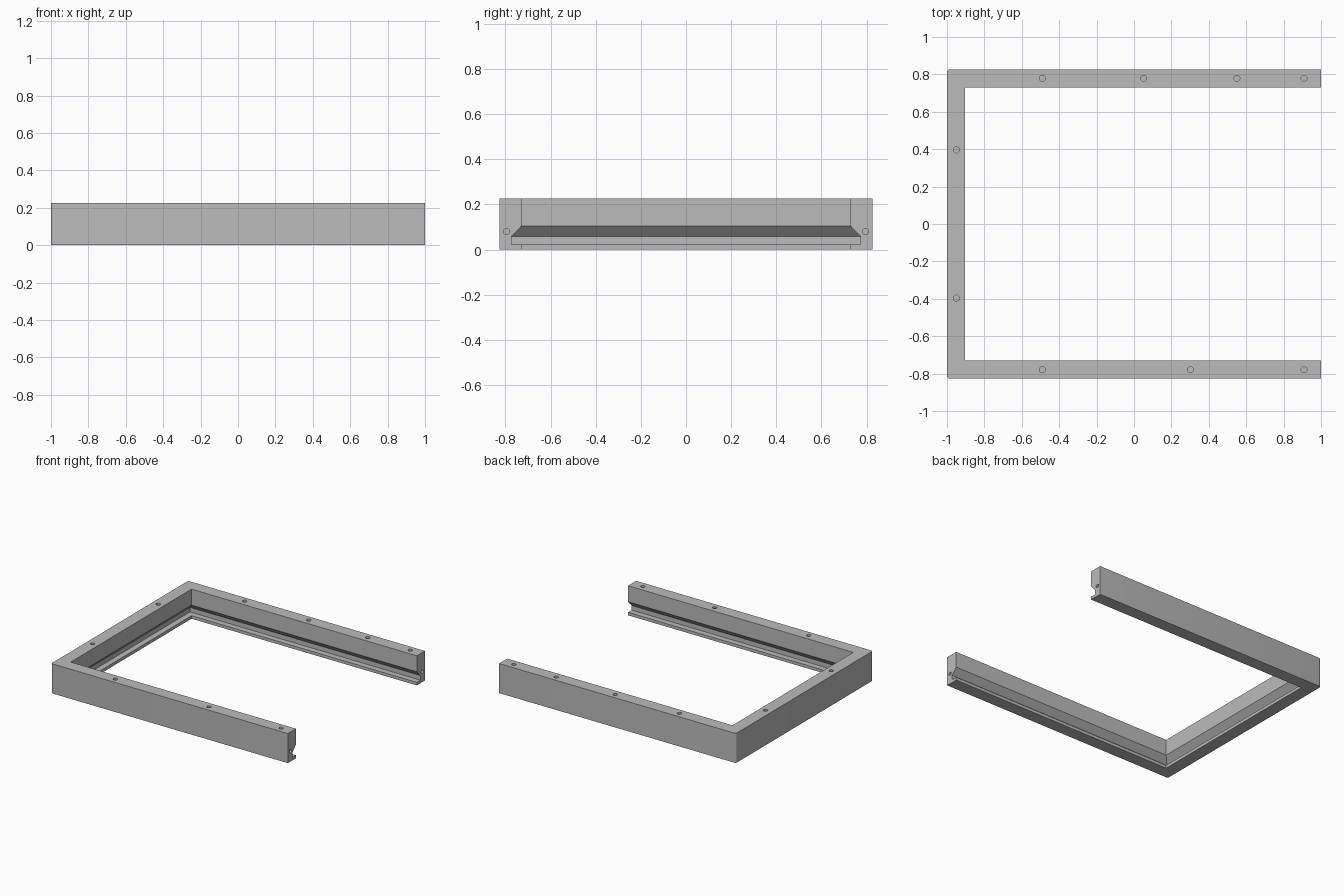
import bpy, bmesh
from mathutils import Matrix

cube = bpy.data.objects.get("Cube")
if cube:
    bpy.data.objects.remove(cube, do_unlink=True)

HALF_X, HALF_Y, HEIGHT = 1.0, 0.826, 0.226
WALL, SLOT = 0.097, 0.053

grey = bpy.data.materials.new("mid grey")
grey.use_nodes = True
grey.diffuse_color = (0.5, 0.5, 0.5, 1)
grey.node_tree.nodes["Principled BSDF"].inputs["Base Color"].default_value = (0.5, 0.5, 0.5, 1)


def make_object(name, bm):
    mesh = bpy.data.meshes.new(name)
    bmesh.ops.recalc_face_normals(bm, faces=bm.faces)
    bm.to_mesh(mesh)
    bm.free()
    mesh.materials.append(grey)
    obj = bpy.data.objects.new(name, mesh)
    bpy.context.collection.objects.link(obj)
    return obj


# Cross-section: inward distance from the outer wall, height
profile = [(0, 0), (0, HEIGHT), (WALL, HEIGHT), (WALL, 0.104),
           (SLOT, 0.058), (SLOT, 0.023), (WALL, 0.023), (WALL, 0)]

# Sweep the section round three sides with mitred corners
bm = bmesh.new()
rings = []
for x, y, inset_x in ((HALF_X, -1, 0), (-HALF_X, -1, 1), (-HALF_X, 1, 1), (HALF_X, 1, 0)):
    rings.append([bm.verts.new((x + d * inset_x, y * (HALF_Y - d), z)) for d, z in profile])
for a, b in zip(rings, rings[1:]):
    for i in range(len(profile)):
        j = (i + 1) % len(profile)
        bm.faces.new((a[i], a[j], b[j], b[i]))
bm.faces.new(rings[0])
bm.faces.new(rings[-1])

# Slightly rounded outer corners
corners = [e for e in bm.edges if all(v.co.x < -HALF_X + 0.001 for v in e.verts)
           and abs(e.verts[0].co.z - e.verts[1].co.z) > 0.2]
bmesh.ops.bevel(bm, geom=corners, offset=0.015, segments=4, profile=0.5, affect='EDGES')
frame = make_object("tray_frame", bm)

# Blind screw holes in the top and in both arm ends
holes = bmesh.new()


def add_hole(location, radius, depth, axis=None):
    matrix = Matrix.Translation(location)
    if axis:
        matrix = matrix @ Matrix.Rotation(1.570796, 4, axis)
    bmesh.ops.create_cone(holes, cap_ends=True, segments=24, radius1=radius,
                          radius2=radius, depth=depth, matrix=matrix)


top_holes = [(x, 0.779) for x in (-0.49, 0.052, 0.55, 0.909)]
top_holes += [(x, -0.779) for x in (-0.49, 0.302, 0.909)]
top_holes += [(-0.95, y) for y in (-0.396, 0.396)]
for x, y in top_holes:
    add_hole((x, y, HEIGHT), 0.016, 0.2)
for side in (-1, 1):
    add_hole((HALF_X, side * 0.795, 0.08), 0.013, 0.16, 'Y')
cutter = make_object("screw_hole_cutter", holes)
cutter.hide_render = True
cutter.hide_viewport = True

cut = frame.modifiers.new("Screw holes", 'BOOLEAN')
cut.operation = 'DIFFERENCE'
cut.solver = 'EXACT'
cut.object = cutter

# Smooth rounded corners and hole walls, keep flat faces crisp
bpy.ops.object.select_all(action='DESELECT')
frame.select_set(True)
bpy.context.view_layer.objects.active = frame
bpy.ops.object.modifier_apply(modifier=cut.name)
bpy.data.objects.remove(cutter, do_unlink=True)
bpy.ops.object.shade_smooth_by_angle(angle=0.6)
